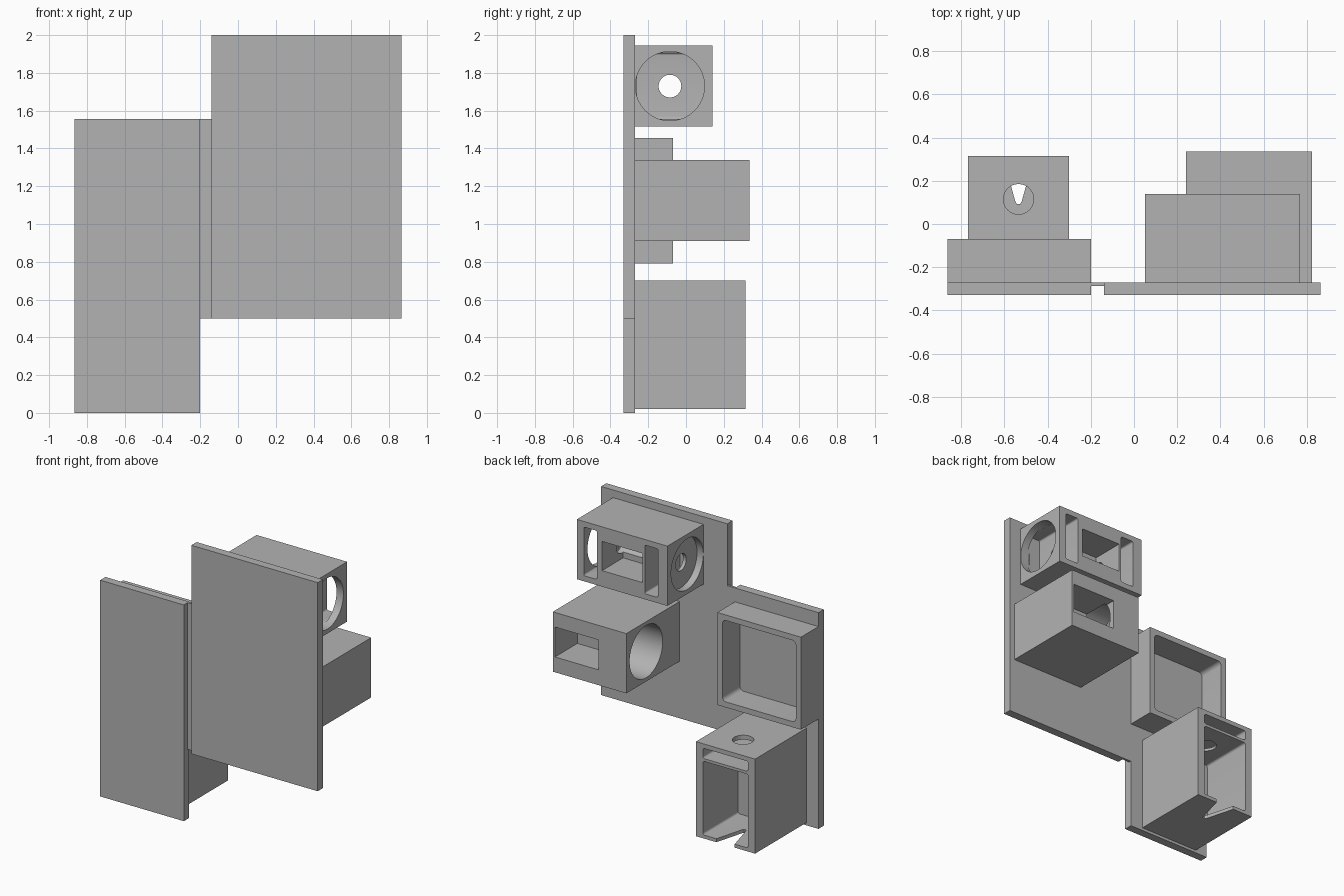
import bpy, bmesh, math
from mathutils import Matrix, Vector

cube = bpy.data.objects.get("Cube")
if cube:
    bpy.data.objects.remove(cube, do_unlink=True)

grey = bpy.data.materials.new("matte grey")
grey.use_nodes = True
grey.diffuse_color = (0.45, 0.45, 0.45, 1)
grey.node_tree.nodes["Principled BSDF"].inputs["Base Color"].default_value = (0.45, 0.45, 0.45, 1)


def make(name, bm):
    bmesh.ops.recalc_face_normals(bm, faces=bm.faces)
    mesh = bpy.data.meshes.new(name)
    bm.to_mesh(mesh)
    bm.free()
    mesh.materials.append(grey)
    ob = bpy.data.objects.new(name, mesh)
    bpy.context.collection.objects.link(ob)
    return ob


def box(name, x, y, z, radius=0):
    """Box from (min, max) ranges; radius rounds the edges running along y."""
    bm = bmesh.new()
    size = Vector((x[1] - x[0], y[1] - y[0], z[1] - z[0]))
    mid = Vector((sum(x), sum(y), sum(z))) / 2
    bmesh.ops.create_cube(bm, size=1, matrix=Matrix.Translation(mid) @ Matrix.Diagonal(size).to_4x4())
    if radius:
        edges = [e for e in bm.edges if abs(e.verts[0].co.y - e.verts[1].co.y) > 0.001]
        bmesh.ops.bevel(bm, geom=edges, offset=radius, segments=5, profile=0.5, affect='EDGES')
    return make(name, bm)


def rod(axis, centre, radius, length):
    """Cylinder cutter along x or z."""
    bm = bmesh.new()
    turn = Matrix.Rotation(math.pi / 2, 4, 'Y') if axis == 'X' else Matrix()
    bmesh.ops.create_cone(bm, cap_ends=True, segments=64, radius1=radius, radius2=radius,
                          depth=length, matrix=Matrix.Translation(centre) @ turn)
    return make("cutter", bm)


def prism(points, z0, z1):
    """Vertical extrusion of an xy outline."""
    bm = bmesh.new()
    face = bm.faces.new([bm.verts.new((px, py, z0)) for px, py in points])
    top = bmesh.ops.extrude_face_region(bm, geom=[face])["geom"]
    bmesh.ops.translate(bm, vec=(0, 0, z1 - z0), verts=[v for v in top if isinstance(v, bmesh.types.BMVert)])
    return make("cutter", bm)


def cut(ob, cutters):
    bpy.ops.object.select_all(action='DESELECT')
    bpy.context.view_layer.objects.active = ob
    ob.select_set(True)
    for c in cutters:
        c.hide_render = True
        mod = ob.modifiers.new("cut", 'BOOLEAN')
        mod.operation, mod.solver, mod.object = 'DIFFERENCE', 'EXACT', c
        bpy.ops.object.modifier_apply(modifier=mod.name)
        bpy.data.objects.remove(c, do_unlink=True)
    bpy.ops.object.shade_smooth_by_angle(angle=math.radians(30))


# Backing plates and the thin web joining them
back = -0.27
box("narrow_plate", (-0.865, -0.2), (-0.33, back), (0, 1.555))
box("wide_plate", (-0.14, 0.865), (-0.33, back), (0.5, 2))
box("joining_web", (-0.2, -0.14), (-0.287, back), (0.5, 1.555))

# Upper housing: two end slots behind round ports, middle chamber, through bore
upper = box("upper_housing", (0.05, 0.77), (back, 0.14), (1.515, 1.945))
cutters = [box("cutter", xs, (-0.26, 0.3), (1.555, 1.905), 0.012)
           for xs in ((0.125, 0.23), (0.61, 0.715))]
cutters += [rod('X', (cx, -0.085, 1.73), 0.183, 0.12) for cx in (0.04, 0.76)]
cutters.append(box("cutter", (0.248, 0.57), (-0.1, 0.3), (1.63, 1.84)))
cutters.append(rod('X', (0.41, -0.085, 1.73), 0.06, 0.9))
cut(upper, cutters)

# Lower housing: wide side bore meeting a window in the rear
lower = box("lower_housing", (0.24, 0.825), (back, 0.335), (0.91, 1.34))
cut(lower, [rod('X', (0.34, 0.11, 1.125), 0.188, 0.28),
            box("cutter", (0.46, 0.808), (0.08, 0.5), (1.02, 1.235))])

# Shallow tray frame
tray = box("tray_frame", (-0.865, -0.2), (back, -0.07), (0.79, 1.455))
cut(tray, [box("cutter", (-0.825, -0.24), (-0.4, 0.1), (0.83, 1.415), 0.03)])

# Dispenser: top slot, main cavity, round inlet and tapered floor notch
mid = -0.535
dispenser = box("dispenser_box", (-0.77, -0.3), (back, 0.315), (0.02, 0.7))
notch = [(mid - 0.085, 0.36), (mid - 0.015, 0.105), (mid - 0.008, 0.093),
         (mid + 0.008, 0.093), (mid + 0.015, 0.105), (mid + 0.085, 0.36)]
cut(dispenser, [box("cutter", (-0.715, -0.355), (-0.085, 0.5), (0.595, 0.668), 0.015),
                box("cutter", (-0.715, -0.355), (-0.085, 0.5), (0.045, 0.575), 0.015),
                rod('Z', (mid, 0.115, 0.65), 0.07, 0.24),
                prism(notch, -0.05, 0.1)])
